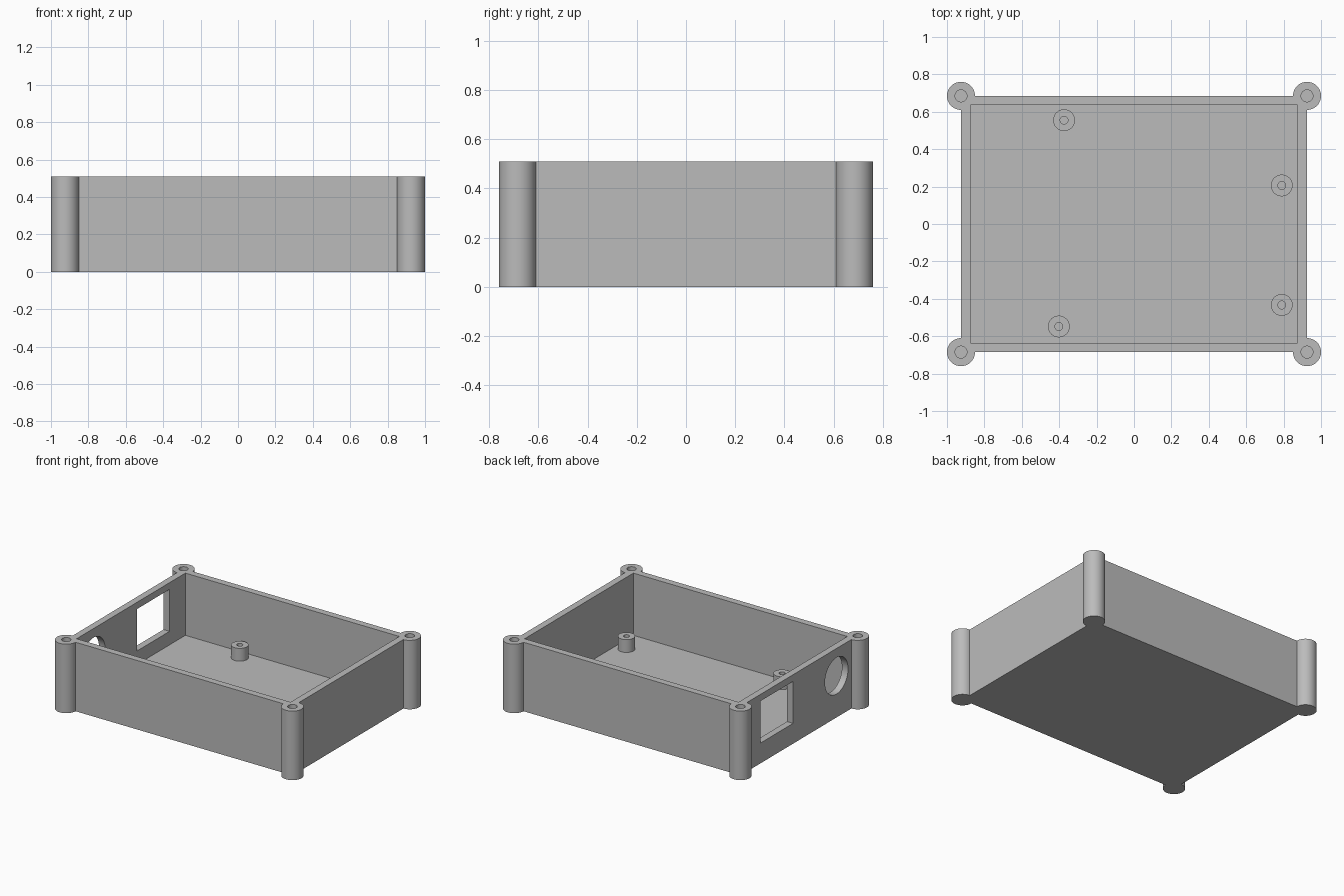
import bpy
import math

cube = bpy.data.objects.get("Cube")
if cube:
    bpy.data.objects.remove(cube, do_unlink=True)

# Main dimensions
HEIGHT = 0.51
FLOOR = 0.05
WALL = 0.05
HX, HY = 0.925, 0.685
POST_R = 0.075
STANDOFF_TOP = 0.145

grey = bpy.data.materials.new("plain grey")
grey.use_nodes = True
colour = (0.5, 0.5, 0.5, 1)
grey.diffuse_color = colour
grey.node_tree.nodes["Principled BSDF"].inputs["Base Color"].default_value = colour


def finish(name):
    ob = bpy.context.object
    ob.name = name
    ob.data.materials.append(grey)
    return ob


def box(name, low, high):
    centre = [(a + b) / 2 for a, b in zip(low, high)]
    bpy.ops.mesh.primitive_cube_add(size=1, location=centre)
    ob = finish(name)
    ob.scale = [b - a for a, b in zip(low, high)]
    bpy.ops.object.transform_apply(location=False, rotation=False, scale=True)
    return ob


def rod(name, x, y, radius, bottom, top, sides=48):
    bpy.ops.mesh.primitive_cylinder_add(vertices=sides, radius=radius, depth=top - bottom,
                                        location=(x, y, (bottom + top) / 2))
    return finish(name)


def combine(target, tool, operation):
    """Apply one boolean and discard the tool."""
    tool.hide_render = True
    mod = target.modifiers.new(operation.lower(), "BOOLEAN")
    mod.operation = operation
    mod.solver = "EXACT"
    mod.object = tool
    bpy.context.view_layer.objects.active = target
    bpy.ops.object.modifier_apply(modifier=mod.name)
    bpy.data.objects.remove(tool, do_unlink=True)


def smooth(ob):
    bpy.ops.object.select_all(action="DESELECT")
    ob.select_set(True)
    bpy.context.view_layer.objects.active = ob
    bpy.ops.object.shade_smooth_by_angle(angle=math.radians(30))


# Enclosure body with a round post at each corner
body = box("enclosure", (-HX, -HY, 0), (HX, HY, HEIGHT))
corners = [(sx * HX, sy * HY) for sx in (-1, 1) for sy in (-1, 1)]
for x, y in corners:
    combine(body, rod("corner_post", x, y, POST_R, 0, HEIGHT), "UNION")

# Hollow interior, open at the top
combine(body, box("cavity", (WALL - HX, WALL - HY, FLOOR), (HX - WALL, HY - WALL, 1)), "DIFFERENCE")

# Blind screw holes in the posts
for x, y in corners:
    combine(body, rod("screw_hole", x, y, 0.032, FLOOR, 1, 32), "DIFFERENCE")

# Square socket opening and round cable opening in the -x wall
combine(body, box("socket_opening", (-1.1, 0.07, 0.15), (-0.8, 0.45, 0.46)), "DIFFERENCE")
port = rod("cable_opening", -HX, -0.437, 0.135, 0.208, 0.408)
port.rotation_euler.y = math.pi / 2
combine(body, port, "DIFFERENCE")
smooth(body)

# Board standoffs on the floor
for x, y in [(-0.374, 0.555), (0.79, 0.206), (0.79, -0.433), (-0.402, -0.548)]:
    standoff = rod("board_standoff", x, y, 0.058, FLOOR - 0.01, STANDOFF_TOP)
    combine(standoff, rod("pilot_hole", x, y, 0.021, FLOOR, 1, 24), "DIFFERENCE")
    smooth(standoff)
